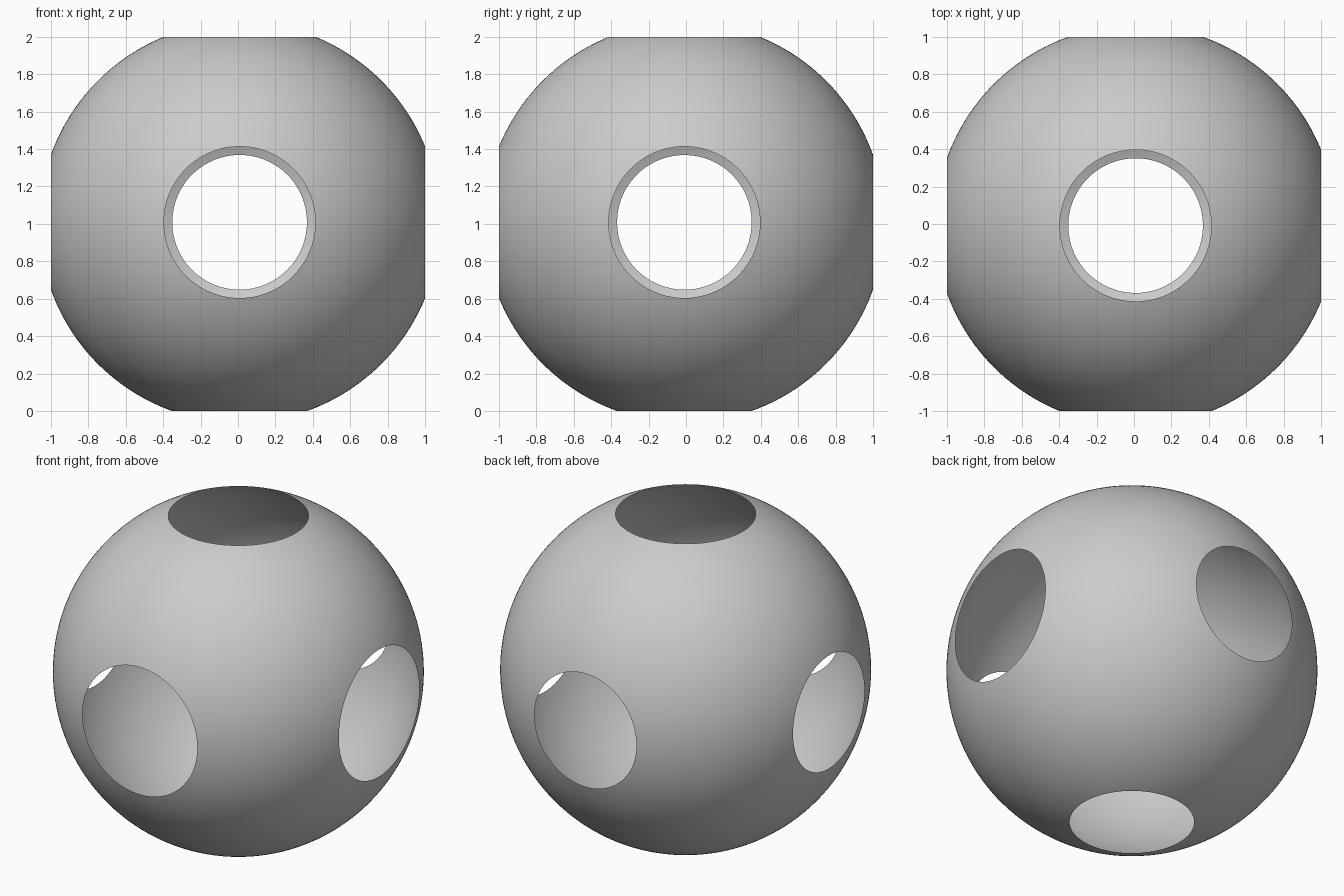
import bpy, bmesh
from mathutils import Vector

if "Cube" in bpy.data.objects:
    bpy.data.objects.remove(bpy.data.objects["Cube"])

R = 1.071                       # radius of the thin shell
OFF = 0.0086                    # slight offset: front, right and top openings are larger
BOX = Vector((0, 0, 1))         # centre of the 2-unit box that trims the shell

# Thin spherical shell
bpy.ops.mesh.primitive_ico_sphere_add(subdivisions=6, radius=R)
shell = bpy.context.object
shell.name = "hollow_sphere_shell"

bm = bmesh.new()
bm.from_mesh(shell.data)
bmesh.ops.translate(bm, verts=bm.verts, vec=BOX + Vector((OFF, -OFF, OFF)))

# Six round openings, each a planar cut that removes a cap
for axis in range(3):
    for side in (-1, 1):
        n = Vector((0, 0, 0))
        n[axis] = side
        bmesh.ops.bisect_plane(bm, geom=bm.verts[:] + bm.edges[:] + bm.faces[:],
                               plane_co=BOX + n, plane_no=n, clear_outer=True)

bm.to_mesh(shell.data)
bm.free()
for p in shell.data.polygons:
    p.use_smooth = True
